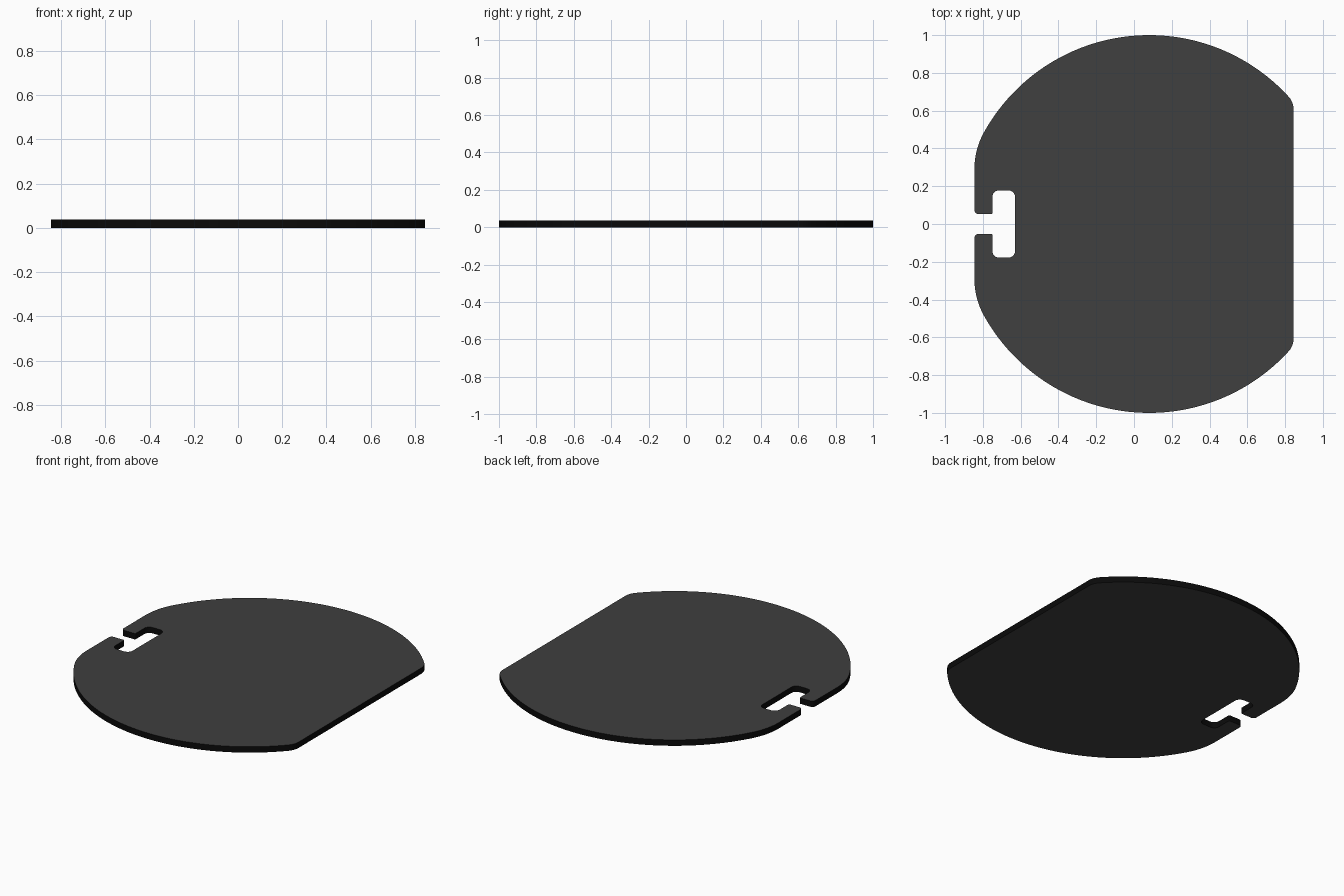
import bpy, bmesh, math

if "Cube" in bpy.data.objects:
    bpy.data.objects.remove(bpy.data.objects["Cube"])

CX, R = 0.08, 1.0            # main disc
HALF, THICK = 0.845, 0.037   # flat side position, plate thickness


def arc(cx, cy, r, a0, a1, n):
    return [(cx + r * math.cos(math.radians(a0 + (a1 - a0) * i / n)),
             cy + r * math.sin(math.radians(a0 + (a1 - a0) * i / n))) for i in range(n + 1)]


def fillet_centre(r, side):
    # centre of a corner circle touching the flat side and the disc from inside
    x = side * (HALF - r)
    y = math.sqrt((R - r) ** 2 - (x - CX) ** 2)
    return x, y, math.degrees(math.atan2(y, x - CX))


def material(name, value):
    mat = bpy.data.materials.new(name)
    mat.diffuse_color = (value, value, value, 1)
    mat.use_nodes = True
    mat.node_tree.nodes["Principled BSDF"].inputs["Base Color"].default_value = mat.diffuse_color
    return mat


# Upper half of the outline, from the right flat round to the slot
rx, ry, ra = fillet_centre(0.10, 1)
lx, ly, la = fillet_centre(0.40, -1)
half = arc(rx, ry, 0.10, 0, ra, 8)
half += arc(CX, 0, R, ra, la, 64)[1:]
half += arc(lx, ly, 0.40, la, 180, 14)[1:]
# Slot mouth, then the T-shaped pocket
half += arc(-HALF + 0.02, 0.053 + 0.02, 0.02, 180, 270, 5)
half += arc(-0.75 - 0.006, 0.053 + 0.006, 0.006, 270, 360, 4)
half += arc(-0.75 + 0.035, 0.178 - 0.035, 0.035, 180, 90, 6)
half += arc(-0.63 - 0.035, 0.178 - 0.035, 0.035, 90, 0, 6)
outline = half + [(x, -y) for x, y in reversed(half)]

# Extrude the outline into a plate
bm = bmesh.new()
face = bm.faces.new([bm.verts.new((x, y, 0)) for x, y in outline])
ext = bmesh.ops.extrude_face_region(bm, geom=[face], use_keep_orig=True)
for v in ext["geom"]:
    if isinstance(v, bmesh.types.BMVert):
        v.co.z = THICK
bmesh.ops.recalc_face_normals(bm, faces=bm.faces)

# Grey faces, black rim and slot walls
for f in bm.faces:
    f.normal_update()
    f.material_index = 0 if abs(f.normal.z) > 0.5 else 1
mesh = bpy.data.meshes.new("slotted_plate")
bm.to_mesh(mesh)
bm.free()
mesh.materials.append(material("dark grey", 0.05))
mesh.materials.append(material("black", 0.003))
plate = bpy.data.objects.new("slotted_plate", mesh)
bpy.context.collection.objects.link(plate)

bpy.context.view_layer.objects.active = plate
plate.select_set(True)
bpy.ops.object.shade_smooth_by_angle(angle=math.radians(30))
